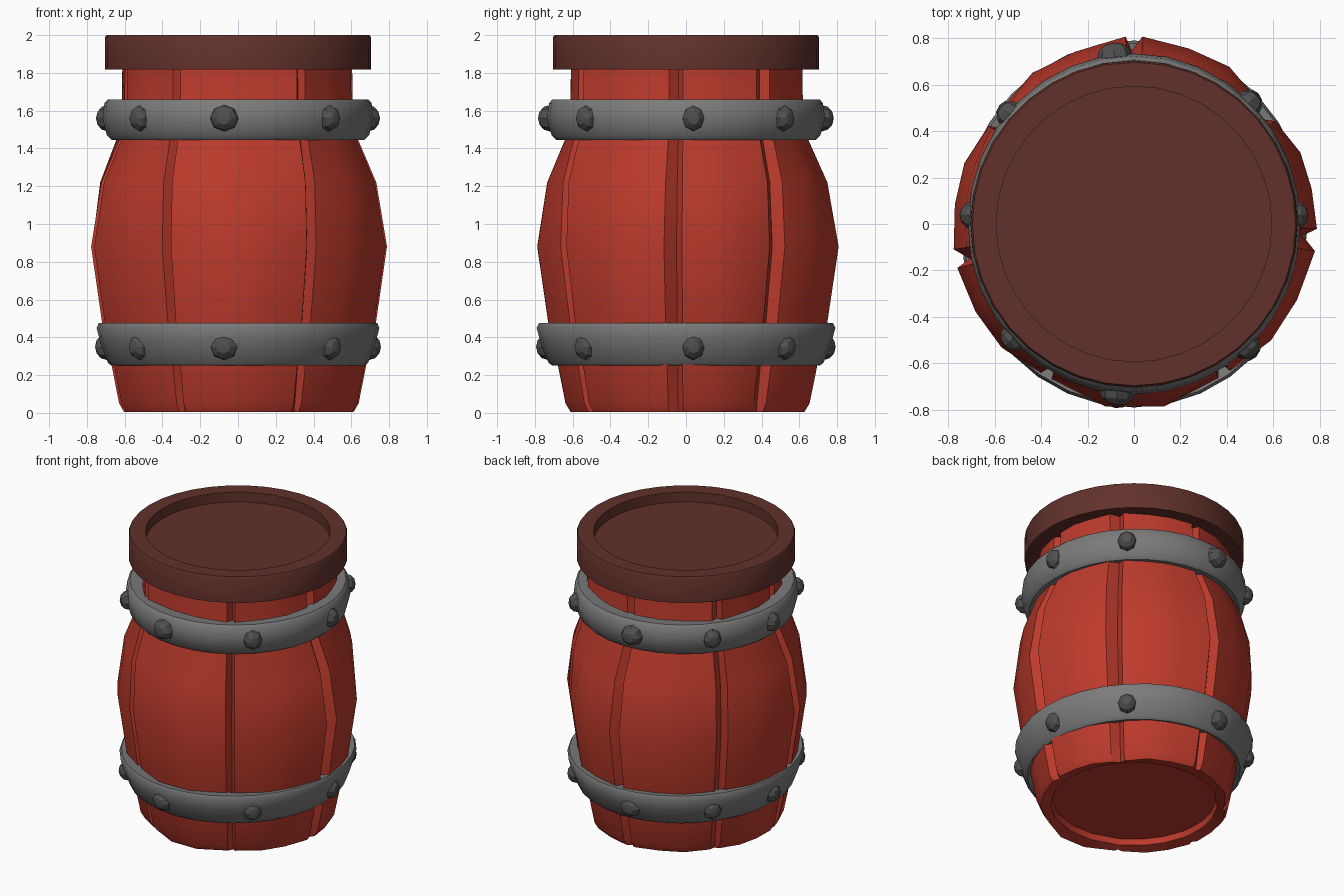
import bpy, bmesh
from math import radians, cos, sin, tau
from mathutils import Vector, Matrix

old = bpy.data.objects.get("Cube")
if old:
    bpy.data.objects.remove(old)


def material(name, rgb):
    m = bpy.data.materials.new(name)
    m.use_nodes = True
    color = (*rgb, 1)
    m.diffuse_color = color
    bsdf = m.node_tree.nodes["Principled BSDF"]
    bsdf.inputs["Base Color"].default_value = color
    bsdf.inputs["Roughness"].default_value = 0.8
    return m


RED = material("red painted wood", (0.51, 0.043, 0.025))
BROWN = material("dark brown wood", (0.122, 0.031, 0.024))
STEEL = material("grey metal", (0.2, 0.2, 0.2))
IRON = material("dark rivet metal", (0.08, 0.08, 0.08))


def finish(bm, name, mat, angle=30):
    bmesh.ops.recalc_face_normals(bm, faces=bm.faces)
    mesh = bpy.data.meshes.new(name)
    bm.to_mesh(mesh)
    bm.free()
    mesh.materials.append(mat)
    mesh.shade_smooth()
    mesh.set_sharp_from_angle(angle=radians(angle))
    ob = bpy.data.objects.new(name, mesh)
    bpy.context.collection.objects.link(ob)
    return ob


def skin(name, rings, mat, closed, angle):
    """Join rings of points into a surface; open ones get end caps."""
    bm = bmesh.new()
    rings = [[bm.verts.new(p) for p in ring] for ring in rings]
    pairs = list(zip(rings, rings[1:]))
    if closed:
        pairs.append((rings[-1], rings[0]))
    else:
        bm.faces.new(rings[0])
        bm.faces.new(rings[-1])
    for a, b in pairs:
        for i in range(len(a)):
            j = (i + 1) % len(a)
            bm.faces.new((a[i], a[j], b[j], b[i]))
    return finish(bm, name, mat, angle)


def lathe(name, profile, mat, segs, closed, sx=1, sy=1, angle=30):
    """Turn a profile of (radius, height) around z."""
    rings = [[(r * sx * cos(tau * i / segs), r * sy * sin(tau * i / segs), z)
              for i in range(segs)] for r, z in profile]
    return skin(name, rings, mat, closed, angle)


# Barrel silhouette: radius, height, groove depth; starts at the recessed bottom
BODY = [(0.525, 0.06, 0), (0.535, 0.02, 0), (0.615, 0.005, 0.02), (0.642, 0.05, 0.04),
        (0.682, 0.25, 0.05), (0.733, 0.47, 0.055), (0.793, 0.88, 0.06),
        (0.738, 1.22, 0.06), (0.64, 1.45, 0.05), (0.613, 1.66, 0.045),
        (0.61, 1.83, 0.045)]

# Grooves between the staves: angle, half width, radius factor of the edges
# at the belly and at the neck, and of the crown of the stave that follows
GROOVES = [(-59, 2.2, 0.955, 1.06, 0.978), (-5, 3.5, 0.995, 0.99, 0.985),
           (40, 4, 0.95, 1.04, 1.0), (90, 2.6, 1.02, 1.01, 0.99),
           (143, 3, 0.955, 1.06, 0.98), (191, 3, 0.99, 0.99, 0.985),
           (240, 2, 0.955, 1.06, 1.005)]

# Columns around the barrel: angle, belly factor, neck factor, groove floor or not
columns = []
for k, (mid, half, belly, neck, crown) in enumerate(GROOVES):
    nxt = GROOVES[(k + 1) % len(GROOVES)]
    start, end = mid + half, (nxt[0] - nxt[1] - mid) % 360 + mid
    columns += [(mid - half, belly, neck, 0), (mid + 0.3 * half, belly, neck, 1),
                (start, belly, neck, 0)]
    columns += [(start + (end - start) * t, crown, 1.01, 0) for t in (0.34, 0.66)]

body_rings = []
for r, z, depth in BODY:
    blend = min(max((z - 1.0) / 0.45, 0), 1)
    ring = []
    for deg, belly, neck, floor in columns:
        factor = belly + (neck - belly) * blend if depth else 1
        rad = r * factor - depth * floor
        ring.append((rad * cos(radians(deg)), rad * sin(radians(deg)), z))
    body_rings.append(ring)
skin("barrel_staves", body_rings, RED, False, 28)

# Lid with a shallow round recess
lid = [(0.6, 1.817), (0.703, 1.817), (0.705, 1.985), (0.697, 2.0),
       (0.594, 2.0), (0.594, 1.93)]
lathe("lid", lid, BROWN, 36, False)

# Rounded metal hoops
upper = [(0.60, 1.46), (0.68, 1.445), (0.705, 1.47), (0.728, 1.56),
         (0.718, 1.64), (0.70, 1.66), (0.60, 1.65)]
lower = [(0.63, 0.27), (0.69, 0.25), (0.71, 0.265), (0.75, 0.37),
         (0.772, 0.45), (0.76, 0.475), (0.68, 0.465)]
lathe("upper_hoop", upper, STEEL, 32, True, 0.985, 1.01, 50)
lathe("lower_hoop", lower, STEEL, 32, True, 0.97, 1.025, 50)


# Faceted rivets around each hoop
def rivets(label, rx, ry, z):
    for i, deg in enumerate((3, 45, 97, 140, 177, 222, 264, 314)):
        out = Vector((cos(radians(deg)), sin(radians(deg)), 0))
        bm = bmesh.new()
        bmesh.ops.create_uvsphere(bm, u_segments=8, v_segments=6, radius=0.07)
        wide = 1.1 if deg in (97, 264) else 0.9
        place = (Matrix.Translation((rx * out.x, ry * out.y, z))
                 @ out.to_track_quat("Z", "Y").to_matrix().to_4x4()
                 @ Matrix.Diagonal((wide, 1.0, 0.9, 1)))
        bmesh.ops.transform(bm, matrix=place, verts=bm.verts)
        finish(bm, f"{label}_rivet_{i + 1}", IRON, 20)


rivets("upper", 0.69, 0.725, 1.56)
rivets("lower", 0.695, 0.735, 0.35)
